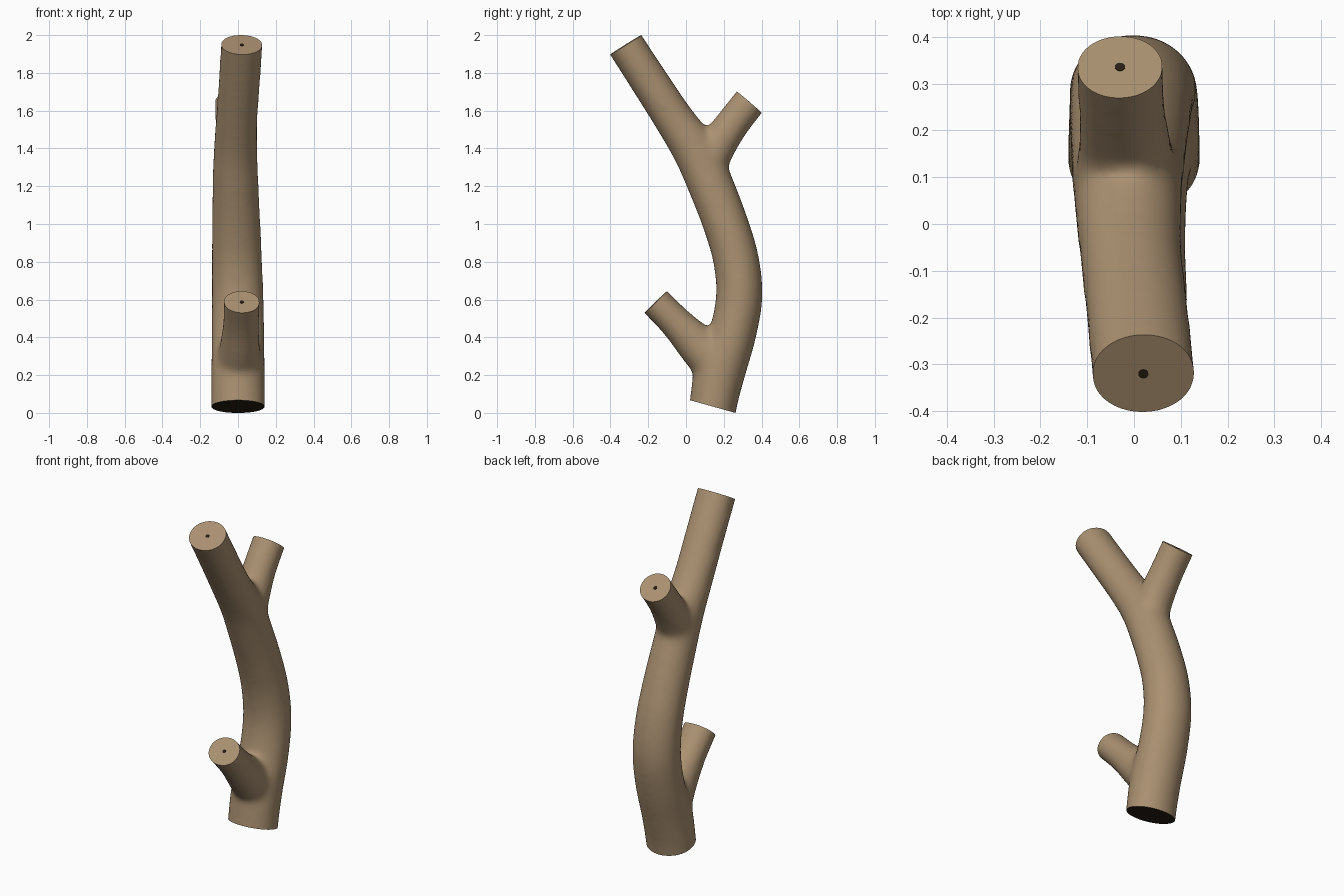
import bpy, bmesh, math
from mathutils import Vector

cube = bpy.data.objects.get("Cube")
if cube:
    bpy.data.objects.remove(cube)


def material(name, rgb):
    m = bpy.data.materials.new(name)
    m.use_nodes = True
    m.diffuse_color = (*rgb, 1)
    m.node_tree.nodes["Principled BSDF"].inputs["Base Color"].default_value = (*rgb, 1)
    return m


bark = material("tan bark", (0.40, 0.28, 0.165))
dark = material("dark brown", (0.022, 0.014, 0.008))


def smooth_path(points, steps=8):
    """Catmull-Rom through points of (x, y, z, half width, half depth)."""
    p = [Vector(q) for q in points]
    p = [2 * p[0] - p[1]] + p + [2 * p[-1] - p[-2]]
    path = []
    for a, b, c, d in zip(p, p[1:], p[2:], p[3:]):
        for i in range(steps):
            t = i / steps
            path.append(0.5 * (2 * b + (c - a) * t + (2 * a - 5 * b + 4 * c - d) * t * t
                               + (3 * b - a - 3 * c + d) * t ** 3))
    return path + [p[-2]]


def add_tube(bm, points, sides=32):
    path = smooth_path(points)
    centres = [Vector(q[:3]) for q in path]
    rings = []
    for i, q in enumerate(path):
        along = (centres[min(i + 1, len(path) - 1)] - centres[max(i - 1, 0)]).normalized()
        depth = along.cross(Vector((1, 0, 0))).normalized()
        width = depth.cross(along)
        angles = [2 * math.pi * k / sides for k in range(sides)]
        rings.append([bm.verts.new(centres[i] + width * q[3] * math.cos(a)
                                   + depth * q[4] * math.sin(a)) for a in angles])
    for r, s in zip(rings, rings[1:]):
        for k in range(sides):
            n = (k + 1) % sides
            bm.faces.new((r[k], r[n], s[n], s[k]))
    bm.faces.new(rings[0][::-1])
    bm.faces.new(rings[-1])


# Trunk and two side shoots, each running past its final cut
bm = bmesh.new()
add_tube(bm, [(0, 0.12, -0.12, 0.143, 0.125), (0, 0.145, 0.05, 0.144, 0.127),
              (0, 0.18, 0.22, 0.143, 0.136), (0, 0.247, 0.42, 0.141, 0.126),
              (-0.002, 0.282, 0.62, 0.138, 0.124), (-0.006, 0.263, 0.82, 0.134, 0.122),
              (-0.01, 0.203, 1.02, 0.129, 0.121), (-0.013, 0.125, 1.22, 0.122, 0.122),
              (-0.013, 0.054, 1.38, 0.117, 0.122), (-0.007, -0.06, 1.55, 0.111, 0.107),
              (0.008, -0.2, 1.765, 0.111, 0.102), (0.02, -0.32, 1.95, 0.112, 0.1),
              (0.026, -0.385, 2.05, 0.112, 0.1)])
add_tube(bm, [(0, 0.19, 0.22, 0.13, 0.125), (0.01, 0.06, 0.36, 0.106, 0.11),
              (0.016, -0.05, 0.475, 0.097, 0.09), (0.02, -0.16, 0.587, 0.098, 0.086),
              (0.022, -0.23, 0.66, 0.098, 0.086)])
add_tube(bm, [(-0.013, 0.09, 1.28, 0.11, 0.11), (-0.02, 0.17, 1.42, 0.1, 0.1),
              (-0.026, 0.245, 1.53, 0.094, 0.092), (-0.03, 0.335, 1.645, 0.094, 0.09),
              (-0.034, 0.395, 1.72, 0.094, 0.09)])
mesh = bpy.data.meshes.new("branch")
bm.to_mesh(mesh)
bm.free()
branch = bpy.data.objects.new("branch", mesh)
bpy.context.collection.objects.link(branch)
mesh.materials.append(bark)
mesh.materials.append(dark)

# Fuse into one skin with soft crotches
bpy.ops.object.select_all(action="DESELECT")
branch.select_set(True)
bpy.context.view_layer.objects.active = branch
fuse = branch.modifiers.new("fuse", "REMESH")
fuse.mode = "VOXEL"
fuse.voxel_size = 0.012
soften = branch.modifiers.new("soften", "SMOOTH")
soften.factor = 0.5
soften.iterations = 40
for name in ("fuse", "soften"):
    bpy.ops.object.modifier_apply(modifier=name)

# Saw the ends flat
cuts = {
    "bottom": (Vector((0, 0.14, 0.034)), Vector((0, -0.28, -1)).normalized()),
    "top": (Vector((0.02, -0.32, 1.948)), Vector((0.02, -0.53, 0.85)).normalized()),
    "front_shoot": (Vector((0.02, -0.16, 0.587)), Vector((0.02, -0.69, 0.72)).normalized()),
    "back_shoot": (Vector((-0.03, 0.335, 1.645)), Vector((-0.02, 0.65, 0.76)).normalized()),
}
bm = bmesh.new()
bm.from_mesh(mesh)
for f in bm.faces:
    f.material_index = 0
for name, (point, normal) in cuts.items():
    near = [f for f in bm.faces if (f.calc_center_median() - point).length < 0.28
            and (f.calc_center_median() - point).dot(normal) > -0.05]
    geom = set(near) | {e for f in near for e in f.edges} | {v for f in near for v in f.verts}
    cut = bmesh.ops.bisect_plane(bm, geom=list(geom), plane_co=point, plane_no=normal,
                                 clear_outer=True)["geom_cut"]
    rim = [e for e in cut if isinstance(e, bmesh.types.BMEdge)]
    for f in bmesh.ops.contextual_create(bm, geom=rim)["faces"]:
        f.material_index = 1 if name == "bottom" else 0
        f.normal_update()
        if f.normal.dot(normal) < 0:
            f.normal_flip()
bm.to_mesh(mesh)
bm.free()
bpy.ops.object.shade_smooth_by_angle(angle=math.radians(40))

# Small dark pith at each sawn tip
for name in ("top", "front_shoot", "back_shoot"):
    point, normal = cuts[name]
    bpy.ops.mesh.primitive_cylinder_add(vertices=10, radius=0.011, depth=0.004, location=point,
                                        rotation=normal.to_track_quat("Z", "Y").to_euler())
    pith = bpy.context.object
    pith.name = name + "_pith"
    pith.data.materials.append(dark)
